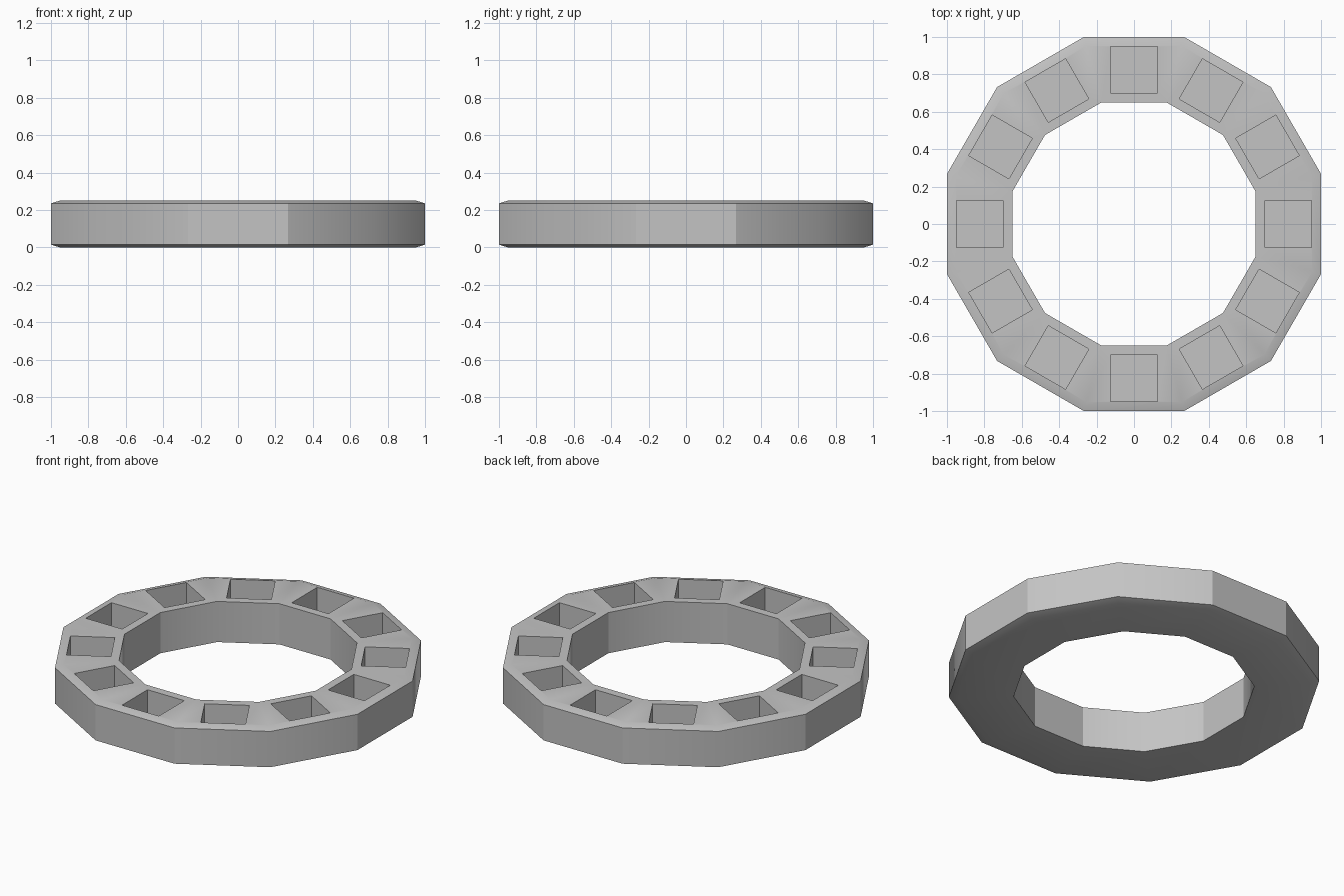
import bpy
import bmesh
import math
from mathutils import Matrix, Vector

SIDES = 12
HEIGHT = 0.25
CHAMFER = 0.015
OUTER, OUTER_CAP, INNER = 1.0, 0.953, 0.65      # distances to flat sides
POCKET_IN, POCKET_OUT, POCKET_FLOOR = 0.70, 0.948, 0.05
HALF_POCKET = 0.125
STEP = 2 * math.pi / SIDES

cube = bpy.data.objects.get("Cube")
if cube:
    bpy.data.objects.remove(cube, do_unlink=True)

grey = bpy.data.materials.new("plain_grey")
grey.use_nodes = True
colour = (0.55, 0.55, 0.55, 1)
grey.diffuse_color = colour
grey.node_tree.nodes["Principled BSDF"].inputs["Base Color"].default_value = colour

bm = bmesh.new()


def add_sector(turn):
    """One flat-sided segment of the ring with its square pocket."""
    def edge(radius, z, half=None):
        half = radius * math.tan(STEP / 2) if half is None else half
        return [bm.verts.new(turn @ Vector((radius, s * half, z))) for s in (-1, 1)]

    def bridge(a, b):
        bm.faces.new((a[0], a[1], b[1], b[0]))

    # Outer shell of the segment, from inner top round to inner bottom
    shell = [edge(INNER, HEIGHT), edge(INNER, 0), edge(OUTER_CAP, 0),
             edge(OUTER, CHAMFER), edge(OUTER, HEIGHT - CHAMFER),
             edge(OUTER_CAP, HEIGHT)]
    for a, b in zip(shell, shell[1:]):
        bridge(a, b)

    # Top face framed around the pocket, then pocket walls and floor
    def loop(lo, hi):
        return [lo[0], lo[1], hi[1], hi[0]]

    rim, mouth, floor = (loop(shell[0], shell[-1]),
                         loop(edge(POCKET_IN, HEIGHT, HALF_POCKET),
                              edge(POCKET_OUT, HEIGHT, HALF_POCKET)),
                         loop(edge(POCKET_IN, POCKET_FLOOR, HALF_POCKET),
                              edge(POCKET_OUT, POCKET_FLOOR, HALF_POCKET)))
    for a, b in ((rim, mouth), (mouth, floor)):
        for i in range(4):
            j = (i + 1) % 4
            bm.faces.new((a[i], a[j], b[j], b[i]))
    bm.faces.new(floor)


for i in range(SIDES):
    add_sector(Matrix.Rotation(i * STEP, 3, 'Z'))
bmesh.ops.remove_doubles(bm, verts=bm.verts[:], dist=0.0005)
bmesh.ops.recalc_face_normals(bm, faces=bm.faces[:])

# Smooth shading; wall corners stay crisp except on the diagonals
for face in bm.faces:
    face.smooth = True
for e in bm.edges:
    mid = (e.verts[0].co + e.verts[1].co) / 2
    upright = abs(e.verts[0].co.z - e.verts[1].co.z) > 0.1
    diagonal = abs(abs(mid.x) - abs(mid.y)) < 0.01
    e.smooth = e.calc_face_angle(0) < math.radians(31) and (diagonal or not upright)

mesh = bpy.data.meshes.new("pocketed_ring")
bm.to_mesh(mesh)
bm.free()
mesh.materials.append(grey)
ring = bpy.data.objects.new("pocketed_ring", mesh)
bpy.context.collection.objects.link(ring)
